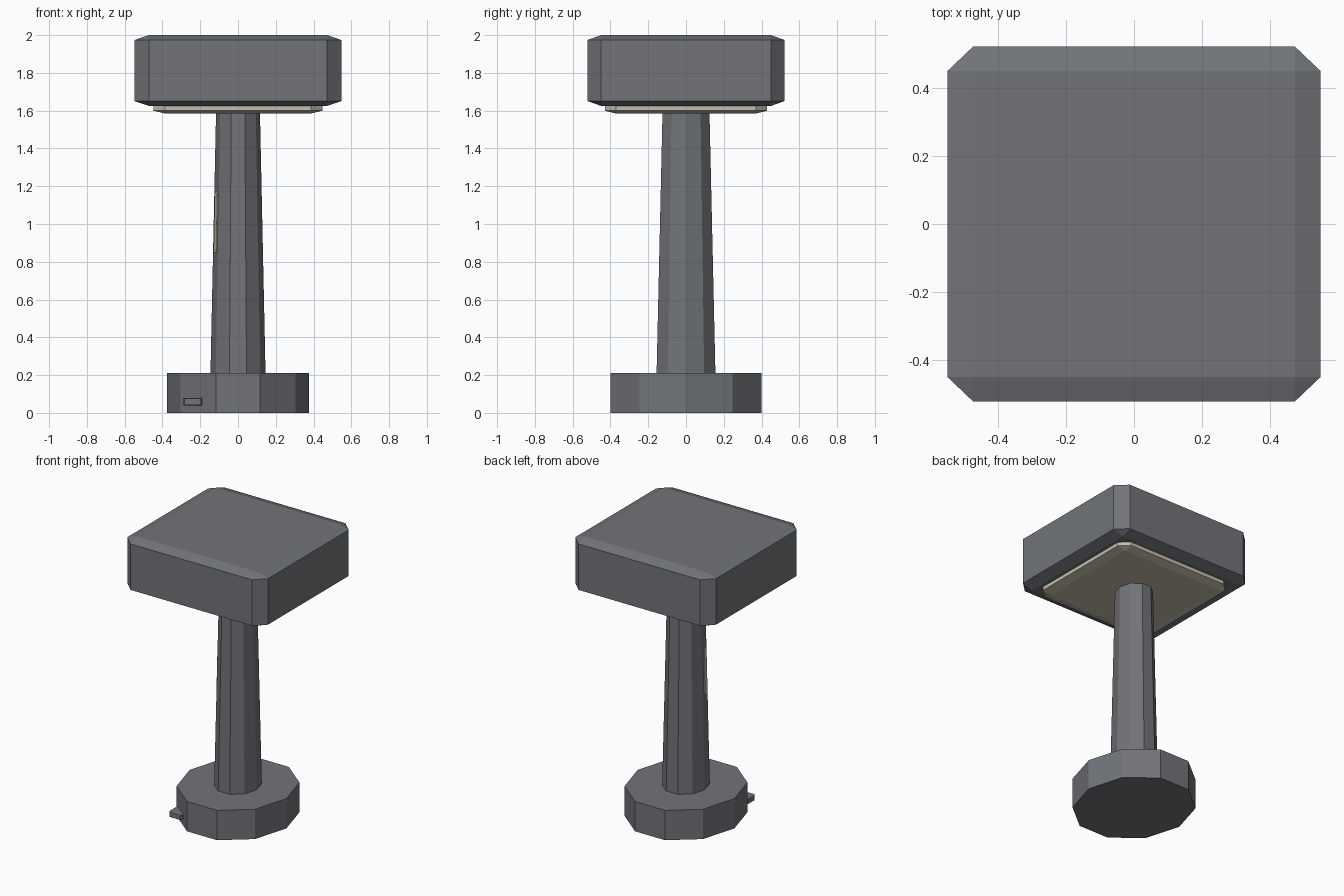
import bpy
import bmesh
import math
from mathutils import Vector

cube = bpy.data.objects.get("Cube")
if cube:
    bpy.data.objects.remove(cube, do_unlink=True)


def material(name, colour):
    mat = bpy.data.materials.new(name)
    mat.use_nodes = True
    mat.diffuse_color = (*colour, 1)
    mat.node_tree.nodes["Principled BSDF"].inputs["Base Color"].default_value = (*colour, 1)
    return mat


grey = material("dark grey", (0.165, 0.175, 0.19))
cream = material("warm cream", (0.55, 0.52, 0.41))


def finish(name, bm, mat):
    bmesh.ops.recalc_face_normals(bm, faces=bm.faces)
    mesh = bpy.data.meshes.new(name)
    bm.to_mesh(mesh)
    bm.free()
    mesh.materials.append(mat)
    obj = bpy.data.objects.new(name, mesh)
    bpy.context.collection.objects.link(obj)
    return obj


def chamfered_box(name, low, high, mat, cut=0.137):
    """Chamfer a cube, then stretch it, so the cuts follow the proportions."""
    low, high = Vector(low), Vector(high)
    bm = bmesh.new()
    bmesh.ops.create_cube(bm, size=2)
    bmesh.ops.bevel(bm, geom=bm.edges[:], offset=cut, segments=1,
                    affect='EDGES', offset_type='OFFSET')
    bmesh.ops.scale(bm, vec=(high - low) / 2, verts=bm.verts)
    bmesh.ops.translate(bm, vec=(low + high) / 2, verts=bm.verts)
    return finish(name, bm, mat)


SIDES = 10
FLAT = math.cos(math.pi / SIDES)


def ring_point(i, rx, ry, z):
    a = math.tau * i / SIDES
    return Vector((rx * math.cos(a), ry * math.sin(a) / FLAT, z))


def column(name, bottom, top, mat):
    """Ten-sided column between two (rx, ry, z) rings."""
    bm = bmesh.new()
    rings = [[bm.verts.new(ring_point(i, *r)) for i in range(SIDES)] for r in (bottom, top)]
    for ring in rings:
        bm.faces.new(ring)
    for i in range(SIDES):
        j = (i + 1) % SIDES
        bm.faces.new((rings[0][i], rings[0][j], rings[1][j], rings[1][i]))
    return finish(name, bm, mat)


# Foot and tapering stem
column("base", (0.377, 0.40, 0), (0.377, 0.40, 0.21), grey)
STEM_LOW, STEM_HIGH = (0.146, 0.156, 0.2), (0.115, 0.123, 1.65)
column("stem", STEM_LOW, STEM_HIGH, grey)

# Shade and the glowing panel beneath it
chamfered_box("shade", (-0.547, -0.521, 1.625), (0.547, 0.521, 2.0), grey)
chamfered_box("light_panel", (-0.447, -0.43, 1.585), (0.447, 0.43, 1.80), cream)

# Small switch on the foot
chamfered_box("switch", (-0.29, -0.36, 0.04), (-0.19, -0.20, 0.08), grey)


# Thin light strip lying on one stem facet
def stem_point(i, z):
    t = (z - STEM_LOW[2]) / (STEM_HIGH[2] - STEM_LOW[2])
    rx, ry = (a + (b - a) * t for a, b in zip(STEM_LOW[:2], STEM_HIGH[:2]))
    return ring_point(i, rx, ry, z)


bm = bmesh.new()
corners = []
for z, sides in ((0.85, (0.3, 0.85)), (1.175, (0.85, 0.3))):
    a, b = stem_point(5, z), stem_point(6, z)
    corners += [a.lerp(b, s) for s in sides]
normal = (corners[1] - corners[0]).cross(corners[3] - corners[0]).normalized()
if normal.x > 0:
    normal.negate()
face = bm.faces.new([bm.verts.new(c - normal * 0.002) for c in corners])
out = bmesh.ops.extrude_face_region(bm, geom=[face])["geom"]
bmesh.ops.translate(bm, vec=normal * 0.007,
                    verts=[v for v in out if isinstance(v, bmesh.types.BMVert)])
if not face.is_valid or len(bm.faces) < 6:
    bm.faces.new([v for v in bm.verts][:4])
finish("stem_strip", bm, cream)
